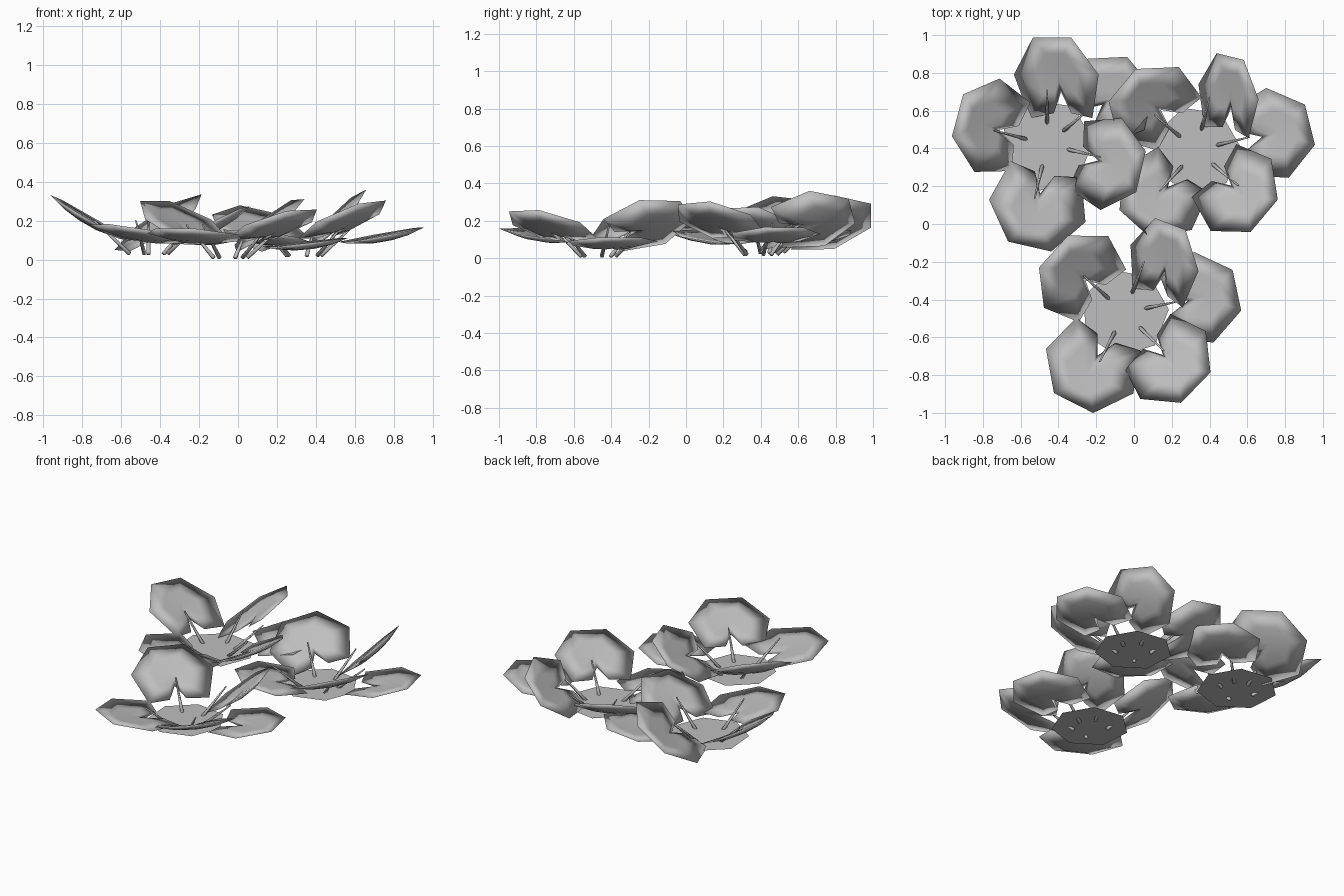
import bpy
import bmesh
from math import cos, sin, radians
from mathutils import Vector, Matrix

cube = bpy.data.objects.get("Cube")
if cube:
    bpy.data.objects.remove(cube, do_unlink=True)

grey = bpy.data.materials.new("soft grey")
grey.use_nodes = True
grey.diffuse_color = (0.52, 0.52, 0.52, 1)
grey.node_tree.nodes["Principled BSDF"].inputs["Base Color"].default_value = (0.52, 0.52, 0.52, 1)


def add_object(name, bm):
    mesh = bpy.data.meshes.new(name)
    bm.to_mesh(mesh)
    bm.free()
    mesh.materials.append(grey)
    for face in mesh.polygons:
        face.use_smooth = True
    bpy.context.collection.objects.link(bpy.data.objects.new(name, mesh))


# Half outline of a petal (outward, sideways), from notch to tip
HALF = [(-0.18, 0.05), (-0.2, 0.18), (0.01, 0.245), (0.19, 0.11)]
OUTLINE = [(-0.08, 0)] + [(u, -v) for u, v in HALF] + [(u, v) for u, v in reversed(HALF)]
HUB_U = 0.03
CUP_DEPTH = 0.025
HALF_THICKNESS = 0.014


def petal_point(u, v, k, layer):
    """Point at fraction k from hub to rim, on the upper or lower skin."""
    u, v = HUB_U + (u - HUB_U) * k, v * k
    cup = CUP_DEPTH * ((u * u + v * v) / 0.06 - 1)
    return Vector((u, v, cup + layer * HALF_THICKNESS * (1 - k * k)))


def make_petal(name, centre, pointing, rise, slope, scale, width):
    """Thin two-skinned, notched petal tilted upward toward the rise direction."""
    bm = bmesh.new()
    count = len(OUTLINE)
    rim = [bm.verts.new(petal_point(u, v, 1, 0)) for u, v in OUTLINE]
    for layer in (1, -1):
        hub = bm.verts.new(petal_point(HUB_U, 0, 0, layer))
        ring = [bm.verts.new(petal_point(u, v, 0.5, layer)) for u, v in OUTLINE]
        for i in range(count):
            j = (i + 1) % count
            for corners in ((hub, ring[i], ring[j]), (ring[i], rim[i], rim[j], ring[j])):
                # Both skins wind toward the petal's inside
                bm.faces.new(corners[::-layer])
    p, g, s = radians(pointing), radians(rise), radians(slope)
    normal = Vector((-sin(s) * cos(g), -sin(s) * sin(g), cos(s)))
    out = Vector((cos(p), sin(p), 0))
    out = (out - normal * out.dot(normal)).normalized()
    side = normal.cross(out)
    rotation = Matrix((out, side, normal)).transposed().to_4x4()
    size = Matrix.Diagonal((scale, scale * width, scale, 1))
    bm.transform(Matrix.Translation(centre) @ rotation @ size)
    add_object(name, bm)


def make_disc(name, x, y, z, radius):
    """Flat seven-sided flower centre."""
    bm = bmesh.new()
    bmesh.ops.create_circle(bm, cap_ends=True, segments=7, radius=radius)
    bm.transform(Matrix.Translation((x, y, z)) @ Matrix.Rotation(0.3, 4, "Z"))
    add_object(name, bm)


def make_stamen(name, x, y, z, pointing):
    """Slim spike rising outward through the disc."""
    a = radians(pointing)
    out = Vector((cos(a), sin(a), 0))
    start = Vector((x, y, z - 0.02)) + out * 0.1
    end = Vector((x, y, z + 0.15)) + out * 0.29
    bm = bmesh.new()
    bmesh.ops.create_cone(bm, cap_ends=True, segments=5, radius1=0.012, radius2=0.004,
                          depth=(end - start).length)
    turn = (end - start).to_track_quat("Z", "Y").to_matrix().to_4x4()
    bm.transform(Matrix.Translation((start + end) / 2) @ turn)
    add_object(name, bm)


# Each flower: disc (x, y, z, radius) and petals
# (centre x, y, z, pointing, rise direction, slope, scale, width)
FLOWERS = {
    "left_flower": ((0.33, 0.39, 0.04, 0.235), [
        (0.085, 0.635, 0.17, 140, 118, 30, 1.04, 1),
        (0.5, 0.69, 0.21, 76, 12, 45, 1.06, 0.85),
        (0.75, 0.48, 0.13, 14, 10, 12, 1.0, 1),
        (0.56, 0.16, 0.21, -40, -32, 28, 1.02, 1),
        (0.13, 0.14, 0.12, 228, 220, 11, 1.0, 1)]),
    "right_flower": ((-0.46, 0.42, 0.05, 0.245), [
        (-0.41, 0.78, 0.19, 90, 24, 35, 1.12, 0.97),
        (-0.77, 0.52, 0.22, 165, 175, 32, 1.05, 1),
        (-0.51, 0.08, 0.14, 257, 215, 12, 1.08, 1),
        (-0.13, 0.32, 0.18, -13, -8, 29, 1.02, 1),
        (-0.11, 0.68, 0.12, 40, 40, 10, 1.0, 1)]),
    "front_flower": ((-0.05, -0.47, 0.03, 0.235), [
        (-0.3, -0.26, 0.2, 138, 138, 32, 1.04, 1),
        (0.16, -0.19, 0.19, 69, 18, 38, 1.07, 0.86),
        (0.36, -0.39, 0.09, 12, 10, 8, 1.0, 1),
        (0.2, -0.74, 0.18, -44, -40, 24, 1.02, 1),
        (-0.23, -0.77, 0.13, -117, -120, 10, 1.06, 1)]),
}

for flower, (disc, petals) in FLOWERS.items():
    make_disc(flower + "_disc", *disc)
    for n, (x, y, z, pointing, *pose) in enumerate(petals, 1):
        make_petal(f"{flower}_petal_{n}", Vector((x, y, z)), pointing, *pose)
        make_stamen(f"{flower}_stamen_{n}", *disc[:3], pointing)
